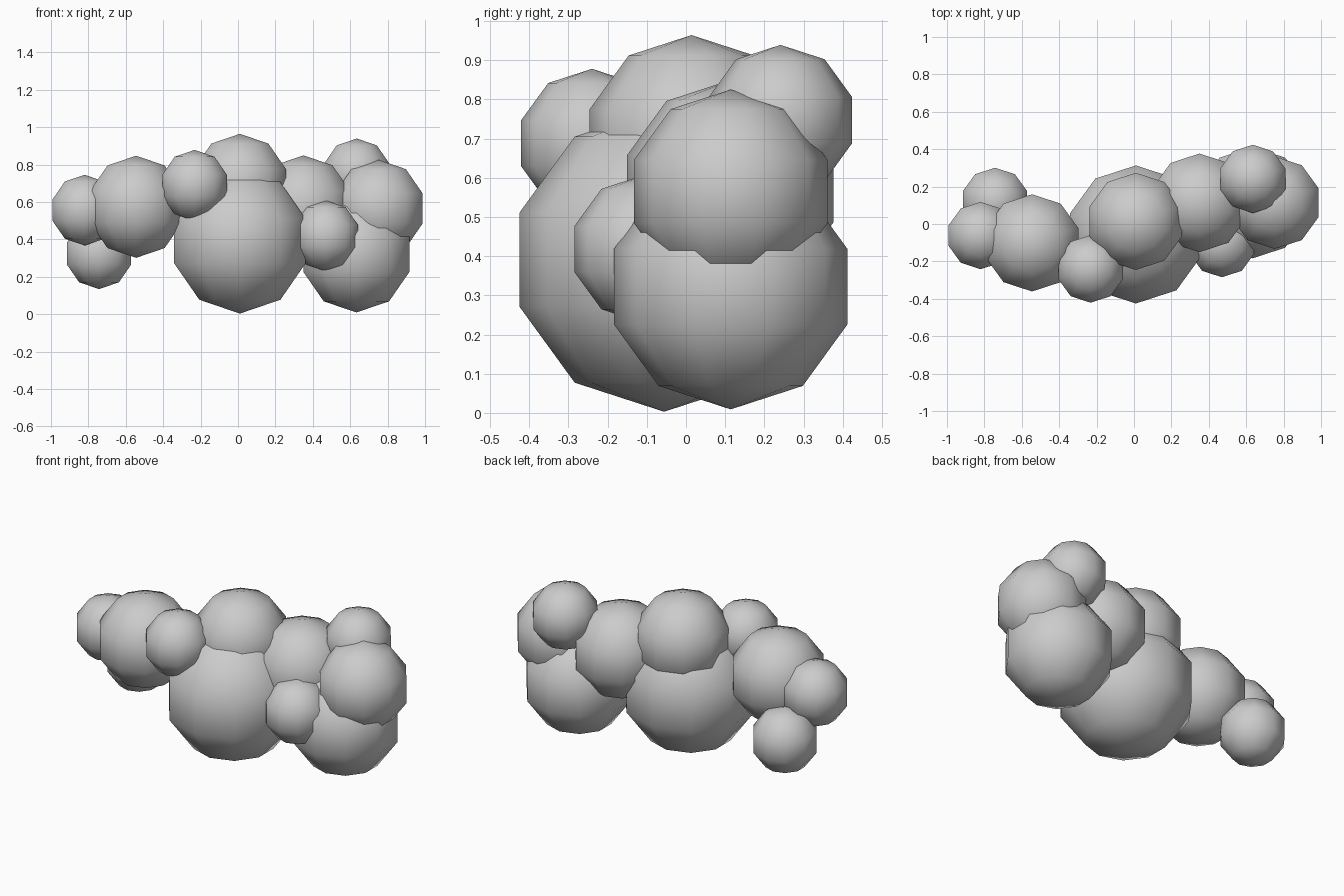
import bpy

# Cloud puffs: name, centre x, y, z, radius
PUFFS = [
    ("centre_puff", 0.01, -0.056, 0.391, 0.388),
    ("crown_puff", 0.01, 0.014, 0.691, 0.273),
    ("inner_right_puff", 0.35, 0.113, 0.572, 0.277),
    ("lower_right_puff", 0.633, 0.114, 0.322, 0.313),
    ("outer_right_puff", 0.752, 0.114, 0.565, 0.260),
    ("top_right_puff", 0.635, 0.241, 0.747, 0.192),
    ("front_right_puff", 0.47, -0.104, 0.418, 0.190),
    ("left_puff", -0.545, -0.101, 0.574, 0.273),
    ("outer_left_puff", -0.82, -0.062, 0.556, 0.189),
    ("lower_left_puff", -0.743, 0.12, 0.324, 0.190),
    ("front_left_puff", -0.232, -0.24, 0.688, 0.190),
]


def add_puff(name, x, y, z, radius):
    # Coarse ball: ten sides, five rings, smooth shaded
    bpy.ops.mesh.primitive_uv_sphere_add(
        segments=10, ring_count=5, radius=radius, location=(x, y, z))
    bpy.context.object.name = name
    bpy.ops.object.shade_smooth()


for puff in PUFFS:
    add_puff(*puff)
